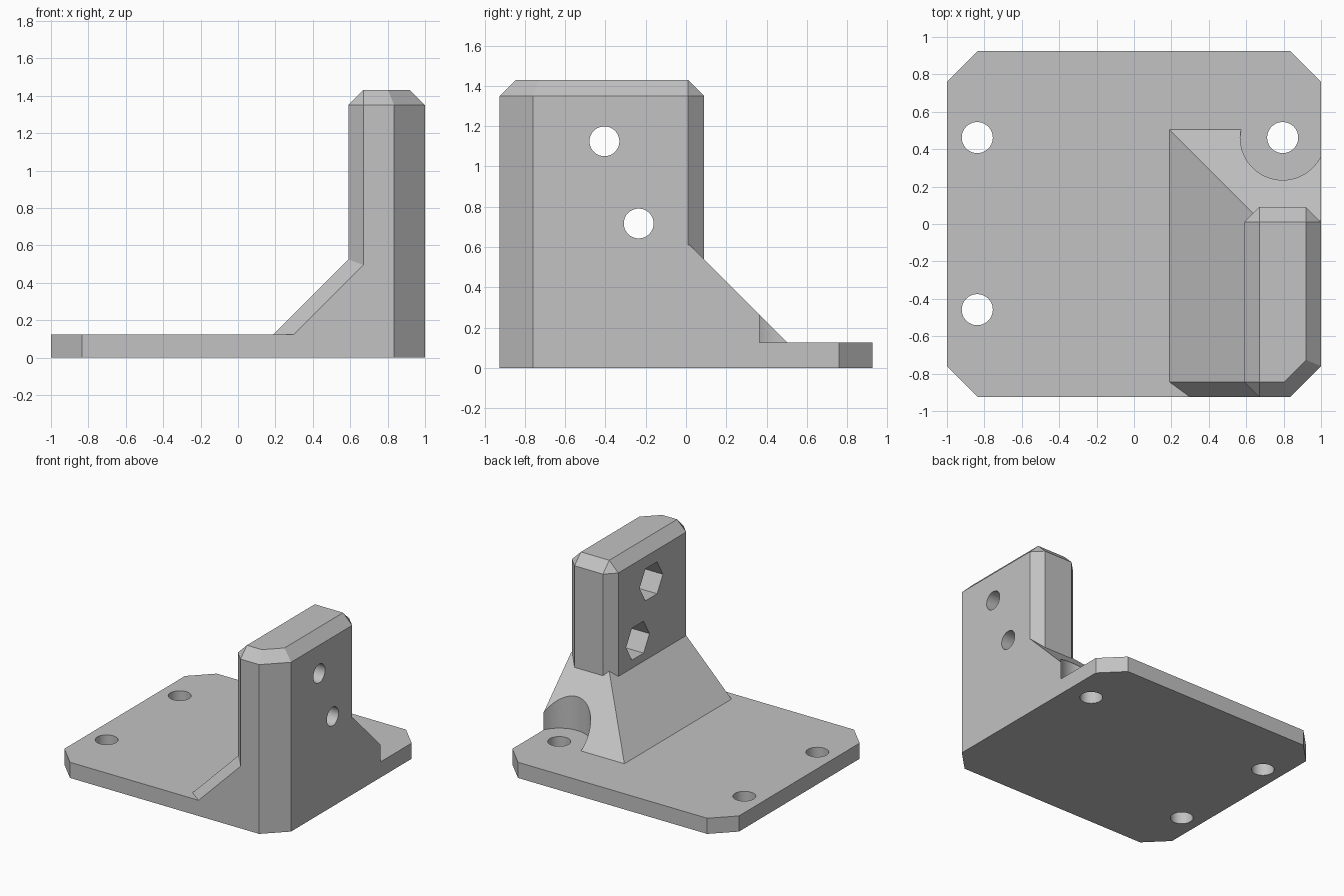
import bpy, bmesh, math
from mathutils import Matrix

cube = bpy.data.objects.get("Cube")
if cube:
    bpy.data.objects.remove(cube, do_unlink=True)

# Main sizes
HX, HY, T = 1.0, 0.925, 0.125      # base plate half sizes and thickness
CUT, CH = 0.165, 0.08              # large plate corner cut, small chamfer
LEFT, BACK, TOP = 0.59, 0.09, 1.43  # tower limits

grey = bpy.data.materials.new("Grey plastic")
grey.use_nodes = True
colour = (0.54, 0.54, 0.54, 1)
grey.diffuse_color = colour
grey.node_tree.nodes["Principled BSDF"].inputs["Base Color"].default_value = colour


def finish(name, bm):
    bmesh.ops.recalc_face_normals(bm, faces=bm.faces)
    mesh = bpy.data.meshes.new(name)
    bm.to_mesh(mesh)
    bm.free()
    mesh.materials.append(grey)
    obj = bpy.data.objects.new(name, mesh)
    bpy.context.collection.objects.link(obj)
    return obj


def hull(name, *layers):
    """Convex solid through flat outlines, each given as (z, points)."""
    bm = bmesh.new()
    verts = [bm.verts.new((x, y, z)) for z, pts in layers for x, y in pts]
    res = bmesh.ops.convex_hull(bm, input=verts)
    junk = {v for v in res["geom_interior"] + res["geom_unused"]
            if isinstance(v, bmesh.types.BMVert)}
    bmesh.ops.delete(bm, geom=list(junk), context="VERTS")
    bmesh.ops.dissolve_limit(bm, angle_limit=0.01, verts=bm.verts, edges=bm.edges)
    return finish(name, bm)


def rod(name, centre, radius, length, sides=64, axis="Z"):
    bm = bmesh.new()
    turn = Matrix.Rotation(math.pi / 2, 4, "Y") if axis == "X" else Matrix()
    bmesh.ops.create_cone(bm, cap_ends=True, segments=sides, radius1=radius,
                          radius2=radius, depth=length,
                          matrix=Matrix.Translation(centre) @ turn)
    return finish(name, bm)


def combine(target, tool, operation):
    mod = target.modifiers.new("bool", "BOOLEAN")
    mod.operation, mod.object, mod.solver = operation, tool, "EXACT"
    bpy.context.view_layer.objects.active = target
    bpy.ops.object.modifier_apply(modifier=mod.name)
    bpy.data.objects.remove(tool, do_unlink=True)


# Base plate with cut corners
outline = []
for sx, sy in ((1, 1), (-1, 1), (-1, -1), (1, -1)):
    outline += [(sx * HX, sy * (HY - CUT)), (sx * (HX - CUT), sy * HY)]
bracket = hull("mounting_bracket", (0, outline), (T, outline))

# Sloped gusset, with the screw head clearance cut out of its back corner
front_right = [(HX - CUT, -HY), (HX, -HY + CUT)]


def gusset_outline(rise):
    return [(0.19 + rise, -HY + CH), (0.30 + rise, -HY), *front_right,
            (HX, 0.505 - rise), (0.19 + rise, 0.505 - rise)]


gusset = hull("gusset", (0.06, gusset_outline(0)), (T, gusset_outline(0)),
              (T + 0.485, gusset_outline(0.485)))
combine(gusset, rod("clearance", (0.795, 0.462, 0.4), 0.227, 1.0), "DIFFERENCE")

# Upright tower with chamfered vertical and top edges
body = [(LEFT, -HY + CH), (LEFT + CH, -HY), *front_right,
        (HX, BACK - CH), (HX - CH, BACK), (LEFT + CH, BACK), (LEFT, BACK - CH)]
slant = CUT - CH * (2 - math.sqrt(2))
crown = [(LEFT + CH, -HY + CH), (HX - CH - slant, -HY + CH),
         (HX - CH, -HY + CH + slant), (HX - CH, BACK - CH), (LEFT + CH, BACK - CH)]
tower = hull("tower", (0.06, body), (TOP - CH, body), (TOP, crown))

combine(bracket, gusset, "UNION")
combine(bracket, tower, "UNION")

# Screw holes in the plate
for x, y in ((-0.838, 0.462), (-0.838, -0.458), (0.795, 0.462)):
    combine(bracket, rod("plate_hole", (x, y, 0), 0.083, 0.8), "DIFFERENCE")

# Cross holes through the tower with hexagonal nut pockets
for y, z in ((-0.405, 1.125), (-0.235, 0.717)):
    combine(bracket, rod("cross_hole", (0.8, y, z), 0.074, 1.0, axis="X"), "DIFFERENCE")
    combine(bracket, rod("nut_pocket", (LEFT, y, z), 0.147, 0.42, 6, "X"), "DIFFERENCE")

# Smooth holes, crisp edges
bpy.ops.object.select_all(action="DESELECT")
bracket.select_set(True)
bpy.context.view_layer.objects.active = bracket
bpy.ops.object.shade_smooth_by_angle(angle=math.radians(25))
